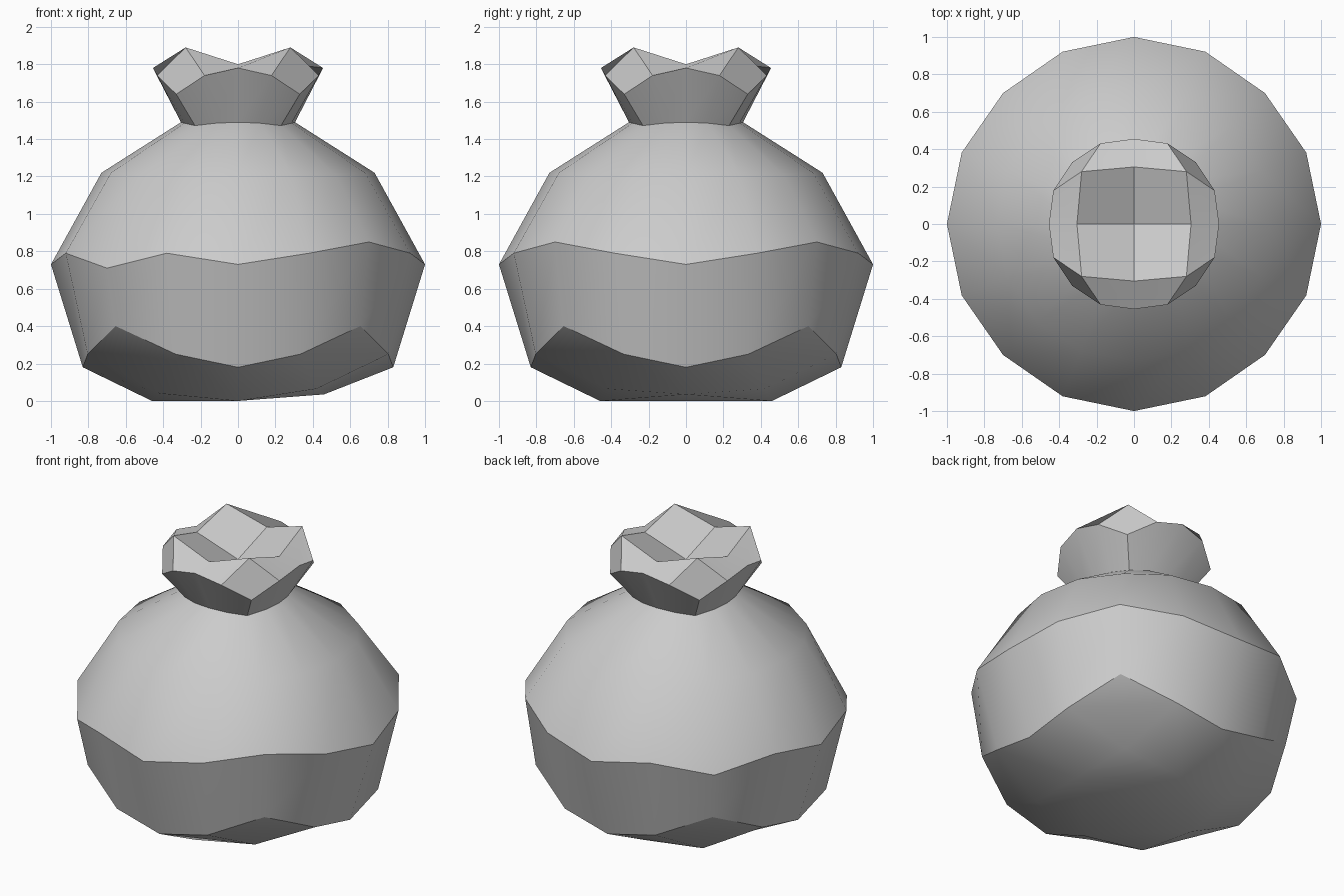
import bpy, bmesh
from math import cos, sin, pi

if "Cube" in bpy.data.objects:
    bpy.data.objects.remove(bpy.data.objects["Cube"])

bm = bmesh.new()


def ring16(axis, between, corner):
    """Four-fold ring: each argument is (radius, height) at 0, 22.5 and 45 degrees."""
    kinds = [axis, between, corner, between]
    ring = []
    for i in range(16):
        r, z = kinds[i % 4]
        a = i * pi / 8
        ring.append(bm.verts.new((r * cos(a), r * sin(a), z)))
    return ring


def ring8(axis, corner):
    kinds = [axis, corner]
    return [bm.verts.new((kinds[i % 2][0] * cos(i * pi / 4),
                          kinds[i % 2][0] * sin(i * pi / 4),
                          kinds[i % 2][1])) for i in range(8)]


def grid_cap(outer, inner, z):
    """Close a 16-point ring with a 4 x 4 grid of quads."""
    c = bm.verts.new((0, 0, z))
    for k in range(4):
        a, m = 4 * k, 2 * k
        bm.faces.new([outer[a], outer[a + 1], inner[m + 1], inner[m]])
        bm.faces.new([outer[a + 1], outer[a + 2], outer[a + 3], inner[m + 1]])
        bm.faces.new([outer[a - 1], outer[a], inner[m], inner[m - 1]])
        bm.faces.new([inner[m], inner[m + 1], inner[(m + 2) % 8], c])


# Sack walls, from base edge to flared mouth
rings = [
    ring16((0.83, 0.18), (0.87, 0.25), (0.925, 0.40)),
    ring16((1.0, 0.73), (0.997, 0.79), (0.99, 0.85)),
    ring16((0.73, 1.22), (0.735, 1.22), (0.74, 1.21)),
    ring16((0.305, 1.49), (0.31, 1.485), (0.325, 1.472)),
    ring16((0.455, 1.78), (0.467, 1.74), (0.467, 1.64)),
]
for lo, hi in zip(rings, rings[1:]):
    for i in range(16):
        j = (i + 1) % 16
        bm.faces.new([lo[i], lo[j], hi[j], hi[i]])

# Sagging left corners of the belly
for i in (6, 10):
    rings[1][i].co.z = 0.71

# Underside
base = ring8((0.46, 0.0), (0.594, 0.065))
base[0].co.z = 0.035
for i in (3, 5):
    base[i].co.z = 0.04
grid_cap(rings[0], base, 0.0)

# Gathered opening with a sunken centre
grid_cap(rings[-1], ring8((0.305, 1.80), (0.396, 1.89)), 1.70)

bmesh.ops.recalc_face_normals(bm, faces=bm.faces[:])
mesh = bpy.data.meshes.new("sack")
bm.to_mesh(mesh)
bm.free()
sack = bpy.data.objects.new("sack", mesh)
bpy.context.collection.objects.link(sack)

# Smooth cloth with sharp folds
bpy.context.view_layer.objects.active = sack
sack.select_set(True)
bpy.ops.object.shade_smooth_by_angle(angle=0.56)
